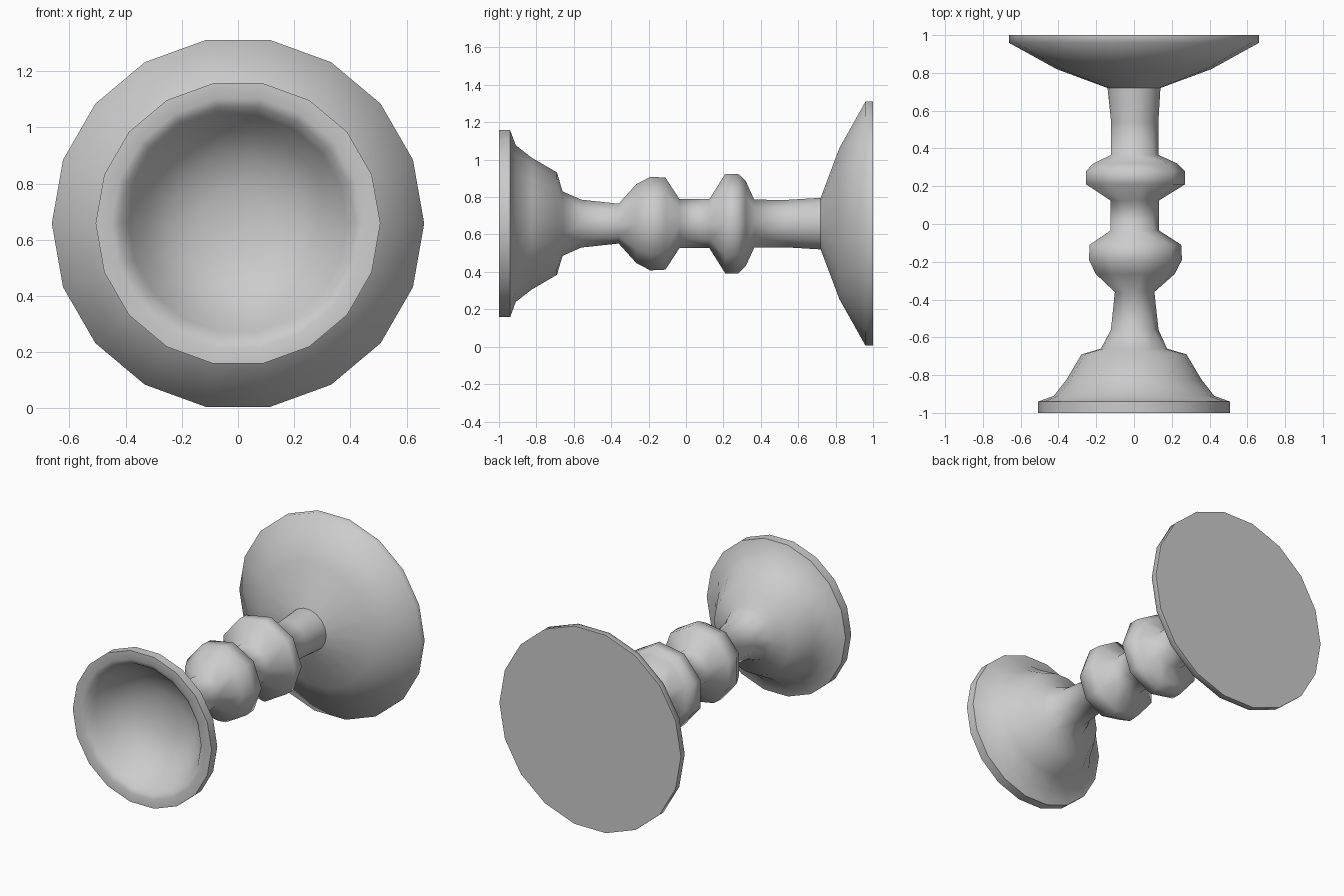
import bpy, bmesh, math

if "Cube" in bpy.data.objects:
    bpy.data.objects.remove(bpy.data.objects["Cube"])

CENTRE_Z = 0.658

# Lathe profile along y, bowl to foot: (radius, y, sides)
profile = [
    # hollow of the cup, then its rolled rim
    (0.13, -0.735, 18), (0.24, -0.775, 18), (0.33, -0.85, 18), (0.39, -0.94, 18),
    (0.42, -0.985, 18), (0.45, -1.0, 18), (0.507, -1.0, 18), (0.507, -0.94, 18),
    # outside of the cup
    (0.425, -0.91, 18), (0.358, -0.825, 18), (0.278, -0.69, 18), (0.175, -0.66, 18),
    # nine-sided stem with two beads
    (0.13, -0.56, 9), (0.108, -0.36, 9),
    (0.215, -0.265, 9), (0.254, -0.19, 9), (0.25, -0.11, 9), (0.133, -0.035, 9),
    (0.133, 0.125, 9), (0.27, 0.21, 9), (0.27, 0.28, 9), (0.23, 0.32, 9),
    (0.13, 0.365, 9), (0.129, 0.54, 9),
    # flared foot
    (0.14, 0.72, 18), (0.41, 0.82, 18), (0.663, 0.96, 18), (0.663, 1.0, 18),
]

bm = bmesh.new()


def ring(r, y, n):
    return [bm.verts.new((r * math.cos(2 * math.pi * i / n), y,
                          CENTRE_Z + r * math.sin(2 * math.pi * i / n)))
            for i in range(n)]


def bridge(a, b):
    """Join two rings; their side counts are equal or differ by a factor of two."""
    if len(a) > len(b):
        a, b = b, a
    n, m = len(a), len(b)
    for i in range(n):
        j = (i + 1) % n
        if n == m:
            bm.faces.new((a[i], a[j], b[j], b[i]))
        else:
            k = 2 * i
            bm.faces.new((a[i], b[k], b[k - 1]))
            bm.faces.new((a[i], b[k + 1], b[k]))
            bm.faces.new((a[i], a[j], b[k + 1]))


rings = [ring(*p) for p in profile]
for a, b in zip(rings, rings[1:]):
    bridge(a, b)

# bottom of the hollow and flat underside of the foot
tip = bm.verts.new((0, -0.725, CENTRE_Z))
for i in range(18):
    bm.faces.new((tip, rings[0][i], rings[0][(i + 1) % 18]))
bm.faces.new(rings[-1])
bmesh.ops.recalc_face_normals(bm, faces=bm.faces[:])

mesh = bpy.data.meshes.new("turned_goblet")
bm.to_mesh(mesh)
bm.free()
obj = bpy.data.objects.new("turned_goblet", mesh)
bpy.context.collection.objects.link(obj)
bpy.context.view_layer.objects.active = obj
obj.select_set(True)
bpy.ops.object.shade_smooth_by_angle(angle=math.radians(65))
